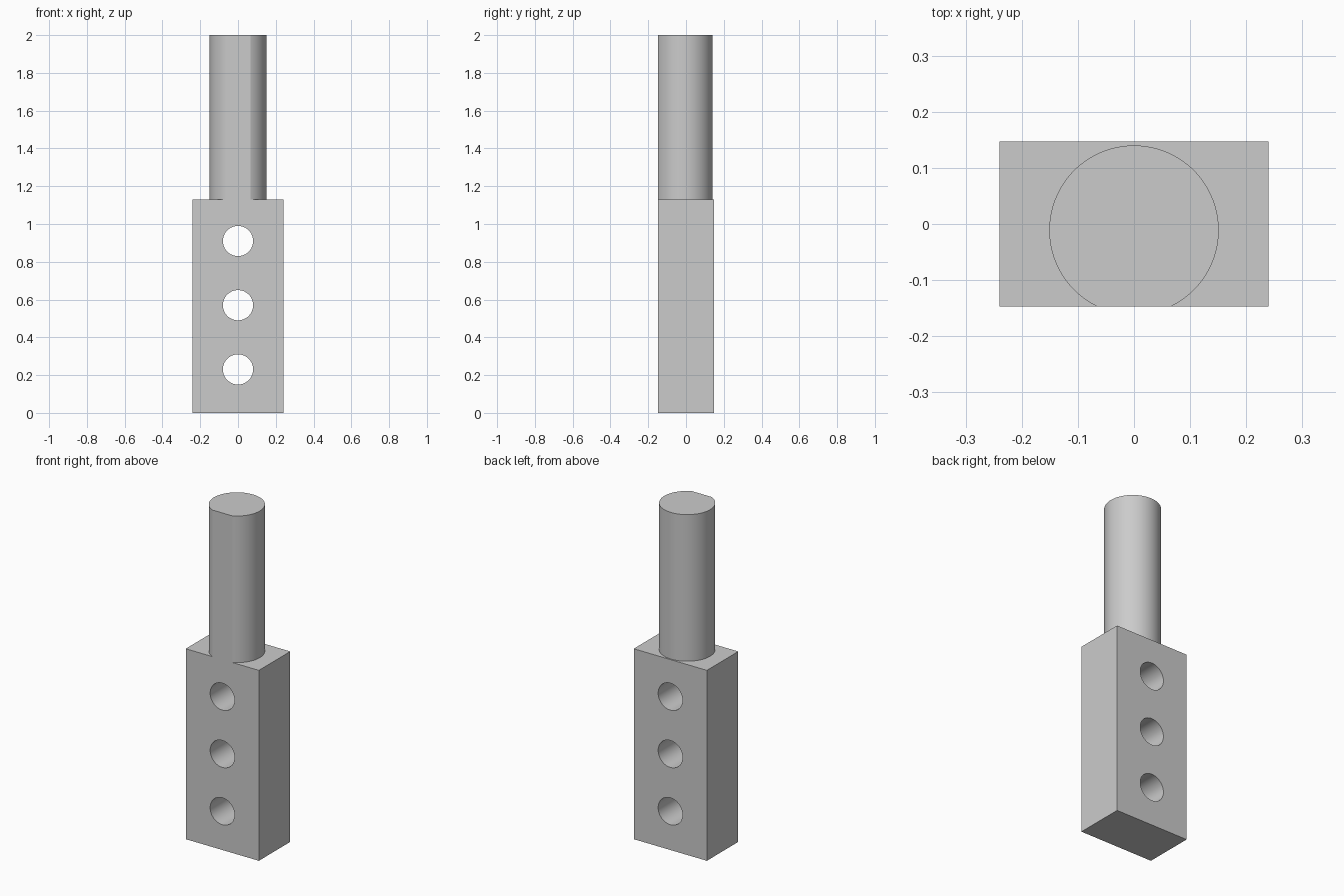
import bpy
import bmesh
from math import sin, cos, asin, pi, radians

cube = bpy.data.objects.get("Cube")
if cube:
    bpy.data.objects.remove(cube, do_unlink=True)

HALF_W, HALF_D, BLOCK_TOP, TOP = 0.24, 0.147, 1.13, 2.0
SHAFT_R, SHAFT_Y = 0.151, -0.011
HOLE_R, HOLE_HEIGHTS = 0.08, (0.23, 0.57, 0.91)

grey = bpy.data.materials.new("plain grey")
grey.use_nodes = True
colour = (0.6, 0.6, 0.6, 1)
grey.diffuse_color = colour
grey.node_tree.nodes["Principled BSDF"].inputs["Base Color"].default_value = colour


def extrude_profile(name, points, vector):
    """Closed solid from a flat outline swept along a vector."""
    bm = bmesh.new()
    face = bm.faces.new([bm.verts.new(p) for p in points])
    swept = bmesh.ops.extrude_face_region(bm, geom=[face], use_keep_orig=True)
    verts = [v for v in swept["geom"] if isinstance(v, bmesh.types.BMVert)]
    bmesh.ops.translate(bm, verts=verts, vec=vector)
    bmesh.ops.recalc_face_normals(bm, faces=bm.faces)
    mesh = bpy.data.meshes.new(name)
    bm.to_mesh(mesh)
    bm.free()
    mesh.materials.append(grey)
    obj = bpy.data.objects.new(name, mesh)
    bpy.context.collection.objects.link(obj)
    return obj


def select_only(obj):
    bpy.ops.object.select_all(action="DESELECT")
    obj.select_set(True)
    bpy.context.view_layer.objects.active = obj


# Rectangular mounting block
block = extrude_profile(
    "mounting_block",
    [(x * HALF_W, y * HALF_D, 0) for x, y in ((-1, -1), (1, -1), (1, 1), (-1, 1))],
    (0, 0, BLOCK_TOP))

# Three holes drilled from front to back
for z in HOLE_HEIGHTS:
    ring = [(HOLE_R * cos(a), -0.3, z + HOLE_R * sin(a))
            for a in (2 * pi * i / 64 for i in range(64))]
    cutter = extrude_profile("hole_cutter", ring, (0, 0.6, 0))
    cutter.hide_render = True
    drill = block.modifiers.new("drill", "BOOLEAN")
    drill.operation = "DIFFERENCE"
    drill.solver = "EXACT"
    drill.object = cutter
    select_only(block)
    bpy.ops.object.modifier_apply(modifier=drill.name)
    bpy.data.objects.remove(cutter, do_unlink=True)

# Round shaft with a flat along the front, flush with the block
flat_angle = asin((HALF_D + SHAFT_Y) / SHAFT_R)
start, sweep = -flat_angle, pi + 2 * flat_angle
arc = [(SHAFT_R * cos(a), SHAFT_Y + SHAFT_R * sin(a), BLOCK_TOP)
       for a in (start + sweep * i / 80 for i in range(81))]
shaft = extrude_profile("shaft", arc, (0, 0, TOP - BLOCK_TOP))

for part in (block, shaft):
    select_only(part)
    bpy.ops.object.shade_smooth_by_angle(angle=radians(15))
